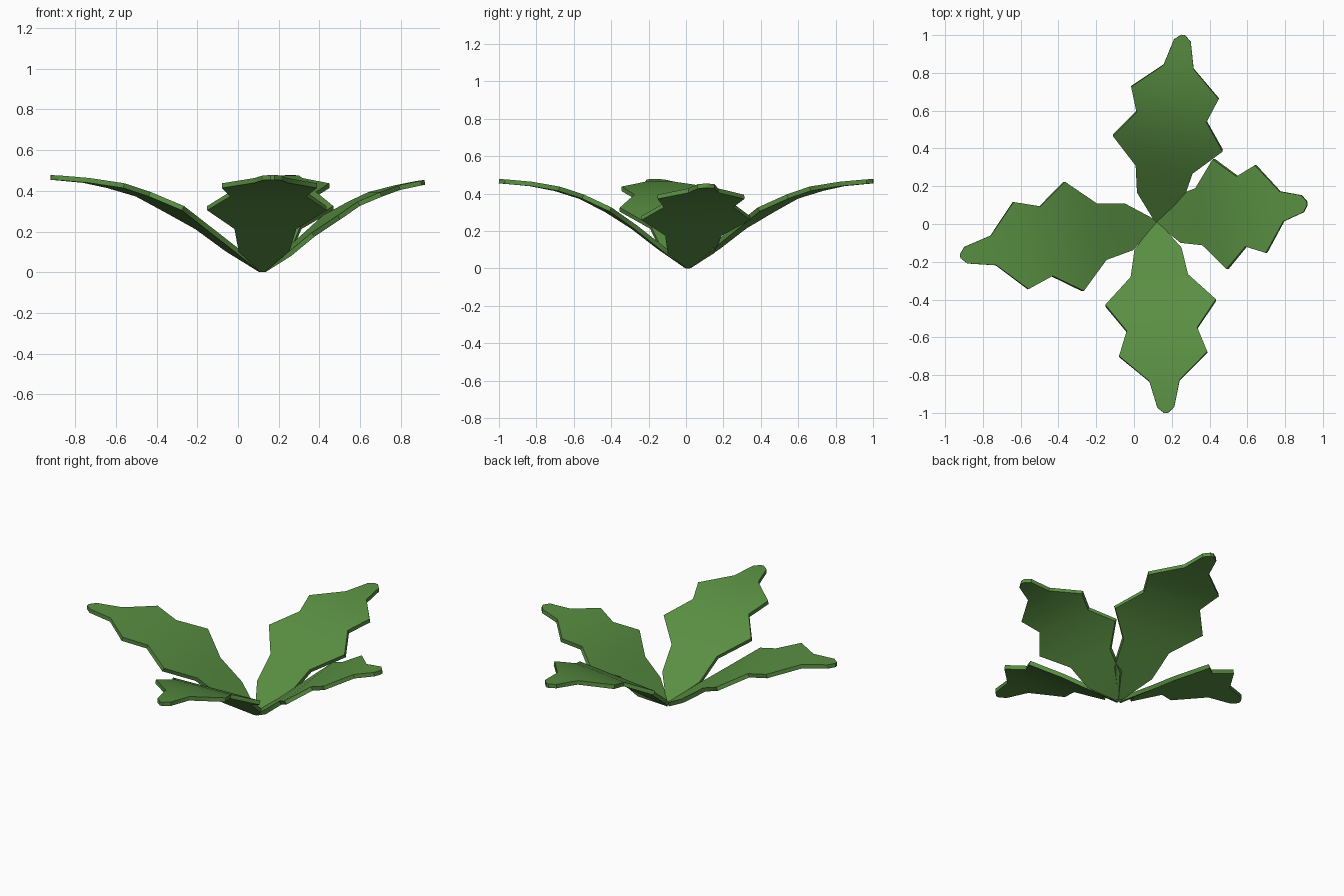
import bpy, bmesh
from mathutils import Vector

if "Cube" in bpy.data.objects:
    bpy.data.objects.remove(bpy.data.objects["Cube"])

green = bpy.data.materials.new("leaf green")
green.diffuse_color = (0.10, 0.275, 0.055, 1)
green.use_nodes = True
green.node_tree.nodes["Principled BSDF"].inputs["Base Color"].default_value = green.diffuse_color

# Leaf stations: fraction along the midrib, half width, height of upper face
STATIONS = [(0, 0.010, 0.02), (0.14, 0.125, 0.122), (0.28, 0.152, 0.232),
            (0.418, 0.293, 0.325), (0.56, 0.187, 0.395), (0.69, 0.234, 0.437),
            (0.83, 0.08, 0.463), (0.97, 0.045, 0.476), (1, 0.010, 0.477)]
BASE = Vector((0.12, 0.01))


def leaf(name, tip, low=1.0, high=1.0):
    """Lobed arching leaf; low/high scale its height at base and tip."""
    axis = Vector(tip) - BASE
    side = Vector((-axis.y, axis.x)).normalized()
    bm = bmesh.new()
    rows = []
    for t, half, z in STATIONS:
        rise = z if t == 0 else z * (low + (high - low) * t)
        row = []
        for s in (-1, 0, 1):
            p = BASE + axis * t + side * half * s
            row.append(bm.verts.new((p.x, p.y, rise)))
        rows.append(row)
    for a, b in zip(rows, rows[1:]):
        for i in (0, 1):
            bm.faces.new((a[i], b[i], b[i + 1], a[i + 1]))
    bm.normal_update()
    for f in bm.faces:
        if f.normal.z < 0:
            f.normal_flip()
    mesh = bpy.data.meshes.new(name)
    bm.to_mesh(mesh)
    bm.free()
    mesh.materials.append(green)
    ob = bpy.data.objects.new(name, mesh)
    bpy.context.collection.objects.link(ob)
    # Thickness grows downward from the upper face
    mod = ob.modifiers.new("thickness", 'SOLIDIFY')
    mod.thickness = 0.024
    mod.offset = -1
    bpy.ops.object.select_all(action='DESELECT')
    ob.select_set(True)
    bpy.context.view_layer.objects.active = ob
    bpy.ops.object.modifier_apply(modifier=mod.name)
    bpy.ops.object.shade_smooth_by_angle(angle=0.6)


leaf("front_leaf", (0.17, -1.0))
leaf("back_leaf", (0.26, 1.0))
leaf("left_leaf", (-0.92, -0.17))
leaf("right_leaf", (0.915, 0.11), 0.79, 0.95)
